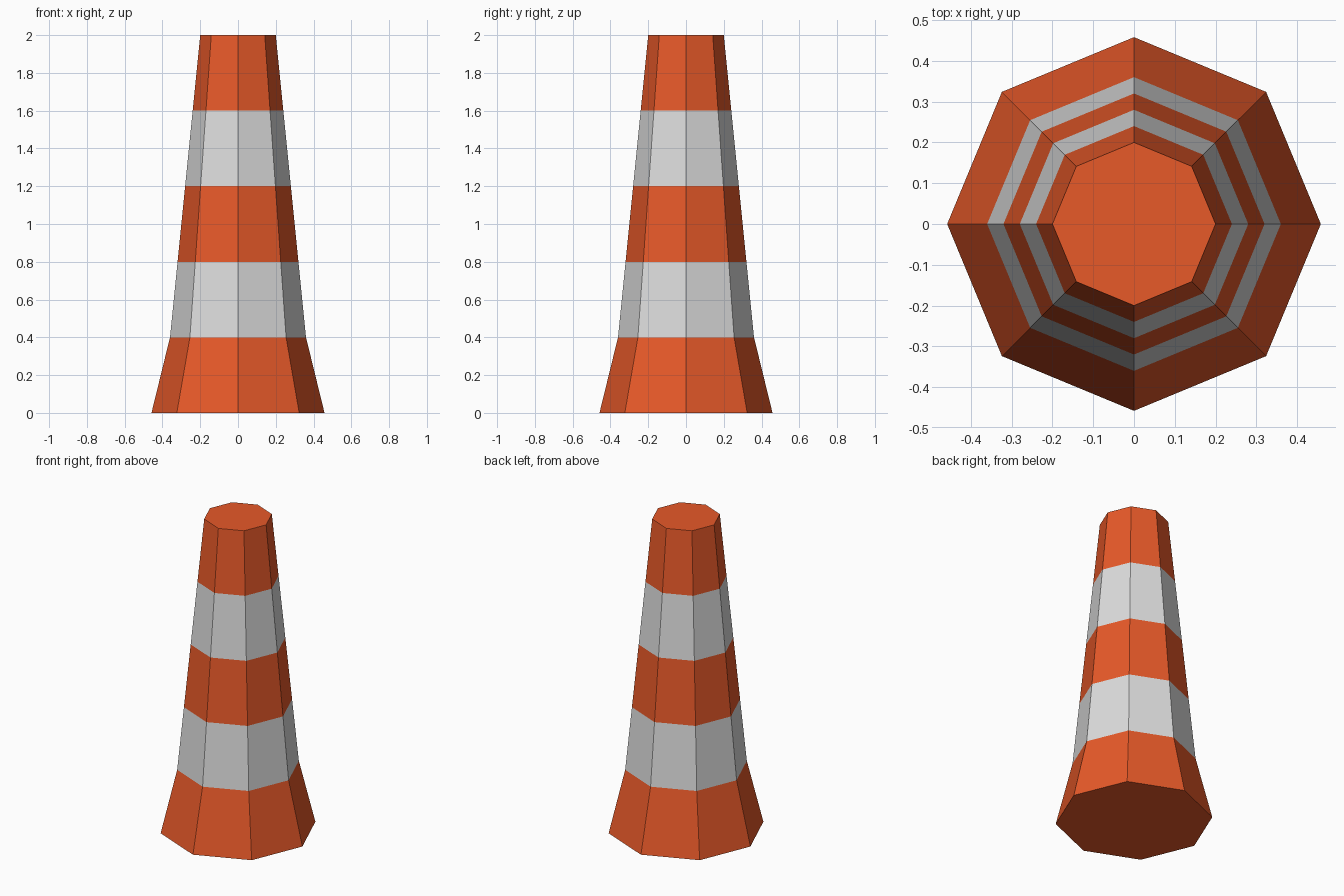
import bpy, bmesh, math

if "Cube" in bpy.data.objects:
    bpy.data.objects.remove(bpy.data.objects["Cube"])

SIDES = 8
# (radius, height) rings from the flared foot to the flat tip
PROFILE = [(0.458, 0.0), (0.36, 0.4), (0.32, 0.8), (0.28, 1.2), (0.24, 1.6), (0.20, 2.0)]


def material(name, rgb):
    mat = bpy.data.materials.new(name)
    mat.diffuse_color = (*rgb, 1.0)
    mat.use_nodes = True
    mat.node_tree.nodes["Principled BSDF"].inputs["Base Color"].default_value = mat.diffuse_color
    return mat


# Octagonal cone body, one ring of faces per stripe
bm = bmesh.new()
rings = [[bm.verts.new((r * math.cos(math.tau * i / SIDES), r * math.sin(math.tau * i / SIDES), z))
          for i in range(SIDES)] for r, z in PROFILE]
for band, (low, high) in enumerate(zip(rings, rings[1:])):
    for i in range(SIDES):
        j = (i + 1) % SIDES
        face = bm.faces.new((low[i], low[j], high[j], high[i]))
        face.material_index = band % 2  # alternate orange and white

# Closed bottom and top
bm.faces.new(rings[0][::-1])
bm.faces.new(rings[-1])

mesh = bpy.data.meshes.new("traffic_cone")
bm.to_mesh(mesh)
bm.free()
mesh.materials.append(material("orange", (0.80, 0.10, 0.022)))
mesh.materials.append(material("white", (0.72, 0.72, 0.72)))
cone = bpy.data.objects.new("traffic_cone", mesh)
bpy.context.collection.objects.link(cone)
